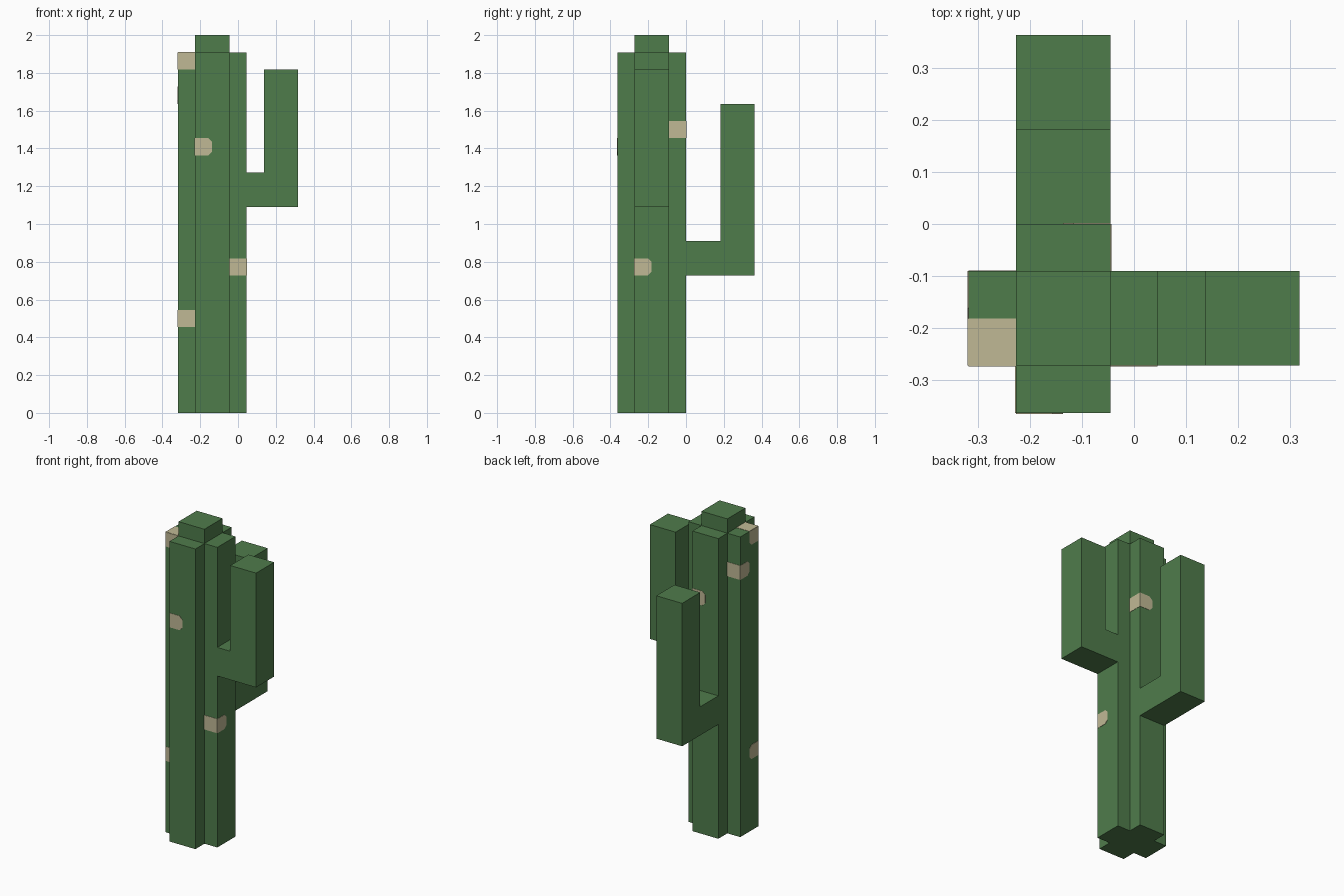
import bpy, bmesh
from mathutils import Vector

if "Cube" in bpy.data.objects:
    bpy.data.objects.remove(bpy.data.objects["Cube"], do_unlink=True)

U = 2 / 22                                # one block
ORIGIN = Vector((-3.5 * U, -4 * U, 0))    # low corner of the trunk's 4 x 4 grid


def material(name, srgb):
    rgb = [((c / 255 + 0.055) / 1.055) ** 2.4 for c in srgb]
    mat = bpy.data.materials.new(name)
    mat.use_nodes = True
    bsdf = mat.node_tree.nodes["Principled BSDF"]
    bsdf.inputs["Base Color"].default_value = (*rgb, 1)
    bsdf.inputs["Roughness"].default_value = 0.9
    mat.diffuse_color = (*rgb, 1)
    return mat


GREEN = material("cactus green", (79, 124, 75))
SAND = material("pale sand", (192, 185, 149))


def prism(bm, ring, sweep):
    """Closed solid from a flat ring of grid points swept along a vector."""
    face = bm.faces.new([bm.verts.new(ORIGIN + U * Vector(p)) for p in ring])
    new = bmesh.ops.extrude_face_region(bm, geom=[face], use_keep_orig=True)["geom"]
    verts = [g for g in new if isinstance(g, bmesh.types.BMVert)]
    bmesh.ops.translate(bm, verts=verts, vec=U * Vector(sweep))


def finish(bm, name, mat, open_normal=None, open_at=None):
    """Make the object, leaving out the face hidden where it joins the trunk."""
    bmesh.ops.recalc_face_normals(bm, faces=bm.faces)
    if open_normal:
        n, p = Vector(open_normal), ORIGIN + U * Vector(open_at)
        hidden = [f for f in bm.faces if f.normal.dot(n) > 0.9
                  and abs((f.calc_center_median() - p).dot(n)) < 1e-4]
        bmesh.ops.delete(bm, geom=hidden, context='FACES')
    mesh = bpy.data.meshes.new(name)
    bm.to_mesh(mesh)
    bm.free()
    mesh.materials.append(mat)
    obj = bpy.data.objects.new(name, mesh)
    bpy.context.collection.objects.link(obj)


# Ribbed trunk: a plus-shaped section
plus = [(1, 0), (3, 0), (3, 1), (4, 1), (4, 3), (3, 3),
        (3, 4), (1, 4), (1, 3), (0, 3), (0, 1), (1, 1)]
bm = bmesh.new()
prism(bm, [(x, y, 0) for x, y in plus], (0, 0, 21))
finish(bm, "trunk", GREEN)

# Raised crown in the middle of the top
bm = bmesh.new()
prism(bm, [(1, 1, 21), (3, 1, 21), (3, 3, 21), (1, 3, 21)], (0, 0, 1))
finish(bm, "crown", GREEN, (0, 0, -1), (0, 0, 21))


# Arms: an L profile running out from the trunk, then up
def arm_profile(reach, low, top):
    end = 4 + reach
    return [(4, low), (end, low), (end, top), (end - 2, top),
            (end - 2, low + 2), (4, low + 2)]


bm = bmesh.new()
prism(bm, [(d, 1, z) for d, z in arm_profile(3, 12, 20)], (0, 2, 0))
finish(bm, "left_arm", GREEN, (-1, 0, 0), (4, 0, 0))

bm = bmesh.new()
prism(bm, [(1, d, z) for d, z in arm_profile(4, 8, 18)], (2, 0, 0))
finish(bm, "back_arm", GREEN, (0, -1, 0), (0, 4, 0))

# Pale spots: thin plates on the outer faces of single trunk blocks
T = 0.02      # half plate thickness, in blocks
C = 0.22      # corner cut on the side away from the rib edge


def spot_outline(i, k):
    """Outline in (along, z); the corners facing the rib's middle are cut."""
    if i in (0, 3):
        return [(i, k), (i + 1, k), (i + 1, k + 1), (i, k + 1)]
    outer, inner, s = (1, 2, 1) if i == 1 else (3, 2, -1)
    upper = [(inner, k + 1)] if k == 20 else [(inner, k + 1 - C), (inner - s * C, k + 1)]
    return [(outer, k), (inner - s * C, k), (inner, k + C)] + upper + [(outer, k + 1)]


spots = [(0, 1, 20), (0, 1, 5), (1, 0, 15), (3, 1, 8), (2, 3, 16), (0, 2, 18)]
for n, (i, j, k) in enumerate(spots, 1):
    bm = bmesh.new()
    x = i if i < 2 else i + 1
    y = j if j < 2 else j + 1
    prism(bm, [(x - T, a, z) for a, z in spot_outline(j, k)], (2 * T, 0, 0))
    prism(bm, [(a, y - T, z) for a, z in spot_outline(i, k)], (0, 2 * T, 0))
    if k == 20:   # this one also shows on top of its rib
        prism(bm, [(i, j, 21 - T), (i + 1, j, 21 - T),
                   (i + 1, j + 1, 21 - T), (i, j + 1, 21 - T)], (0, 0, 2 * T))
    finish(bm, f"spot_{n}", SAND)
